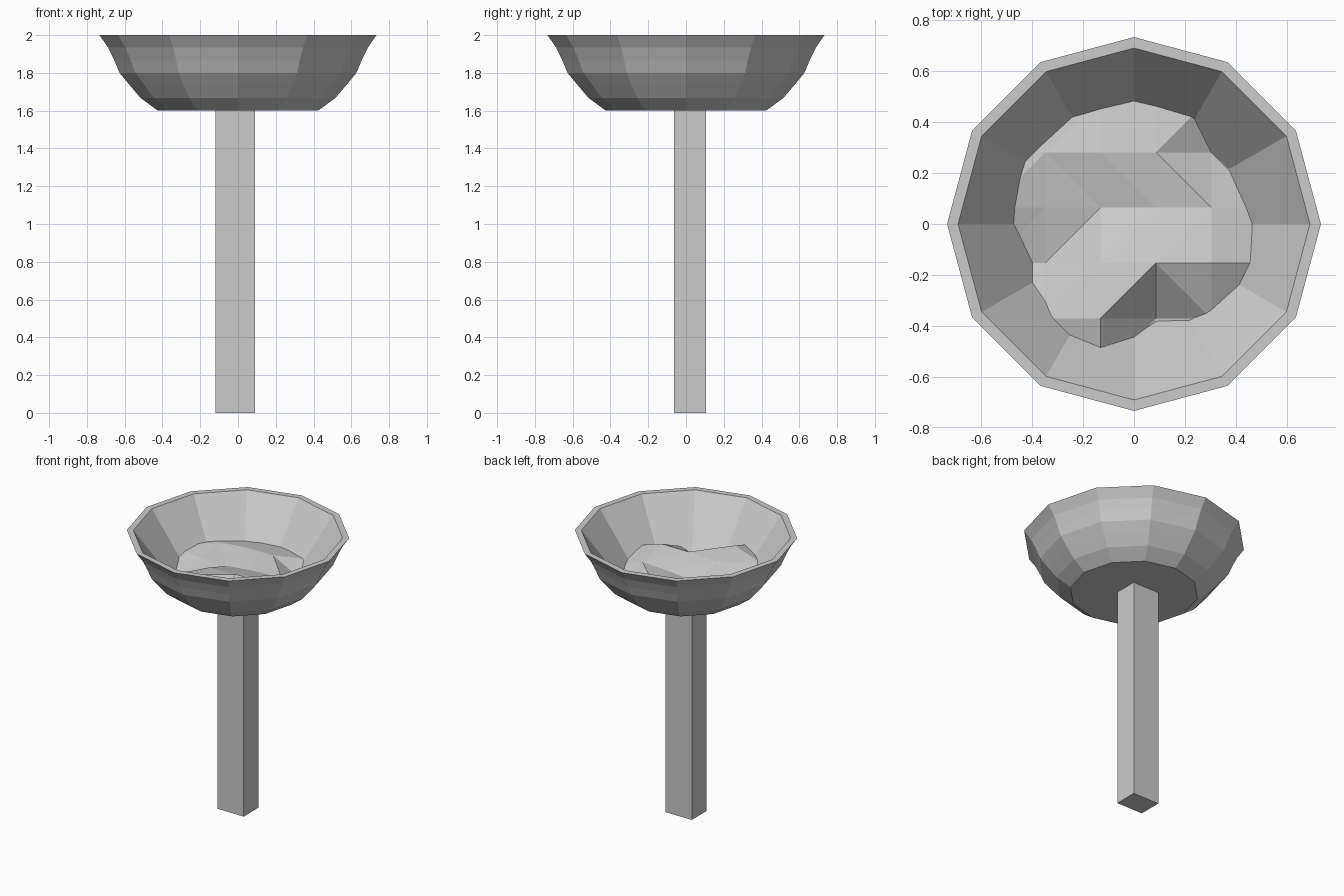
import bpy, bmesh
from math import cos, sin, pi, atan2
from mathutils import Vector

cube = bpy.data.objects.get("Cube")
if cube:
    bpy.data.objects.remove(cube, do_unlink=True)

grey = bpy.data.materials.new("plain grey")
grey.use_nodes = True
GREY = (0.6, 0.6, 0.6, 1)
grey.diffuse_color = GREY
grey.node_tree.nodes["Principled BSDF"].inputs["Base Color"].default_value = GREY

SIDES = 12
BOTTOM, TOP = 1.6, 2.0
INNER_RIM, INNER_BASE, INNER_FLOOR = 0.69, 0.405, 1.62


def finish(bm, name):
    mesh = bpy.data.meshes.new(name)
    bm.to_mesh(mesh)
    bm.free()
    mesh.materials.append(grey)
    obj = bpy.data.objects.new(name, mesh)
    bpy.context.collection.objects.link(obj)
    return obj


def lathe(name, profile):
    """Spin an open radius/height profile and cap both of its ends."""
    bm = bmesh.new()
    rings = [[bm.verts.new((r * cos(2 * pi * i / SIDES), r * sin(2 * pi * i / SIDES), z))
              for i in range(SIDES)] for r, z in profile]
    for a, b in zip(rings, rings[1:]):
        for i in range(SIDES):
            j = (i + 1) % SIDES
            bm.faces.new((a[i], a[j], b[j], b[i]))
    bm.faces.new(rings[0][::-1])
    bm.faces.new(rings[-1])
    bmesh.ops.recalc_face_normals(bm, faces=bm.faces)
    return finish(bm, name)


# Square post, set slightly off centre
bm = bmesh.new()
bmesh.ops.create_cube(bm, size=1)
bmesh.ops.scale(bm, vec=(0.21, 0.168, BOTTOM), verts=bm.verts)
bmesh.ops.translate(bm, vec=(-0.015, 0.021, BOTTOM / 2), verts=bm.verts)
finish(bm, "post")

# Faceted bowl: rounded outside in even steps, straight sloping inside
outer = [0.424, 0.515, 0.572, 0.627, 0.655, 0.687, 0.733]
step = (TOP - BOTTOM) / (len(outer) - 1)
profile = [(r, BOTTOM + i * step) for i, r in enumerate(outer)]
profile += [(INNER_RIM, TOP), (INNER_BASE, INNER_FLOOR)]
lathe("bowl", profile)

# Lumpy filling: a coarse grid of heights (centimetres above the bowl's bottom)
heights = [
    (14, 16, 14, 3, 6, 8),
    (12, 14, 21, 2, 9, 9),
    (8, 6, 18, 19, 19, 12),
    (14, 11, 11, 13, 14, 6),
    (12, 14, 16, 16, 5, 12),
    (11, 11, 12, 12, 10, 11),
]
bm = bmesh.new()
cell = 0.217
grid = [[bm.verts.new((-0.565 + cell * c, -0.587 + cell * r, BOTTOM + h / 100))
         for c, h in enumerate(row)] for r, row in enumerate(heights)]
for r in range(len(grid) - 1):
    for c in range(len(grid) - 1):
        bm.faces.new((grid[r][c], grid[r][c + 1], grid[r + 1][c + 1], grid[r + 1][c]))
bmesh.ops.triangulate(bm, faces=bm.faces)

# Trim the filling along each sloping inner wall of the bowl
apothem = cos(pi / SIDES)
slope = atan2((INNER_RIM - INNER_BASE) * apothem, TOP - INNER_FLOOR)
for i in range(SIDES):
    a = 2 * pi * (i + 0.5) / SIDES
    out = Vector((cos(a), sin(a), 0))
    wall = out * (INNER_RIM * apothem + 0.005) + Vector((0, 0, TOP))
    normal = out * cos(slope) - Vector((0, 0, sin(slope)))
    bmesh.ops.bisect_plane(bm, geom=bm.verts[:] + bm.edges[:] + bm.faces[:],
                           plane_co=wall, plane_no=normal, clear_outer=True)
bmesh.ops.recalc_face_normals(bm, faces=bm.faces)
if sum(f.normal.z for f in bm.faces) < 0:
    bmesh.ops.reverse_faces(bm, faces=bm.faces)
finish(bm, "filling")
